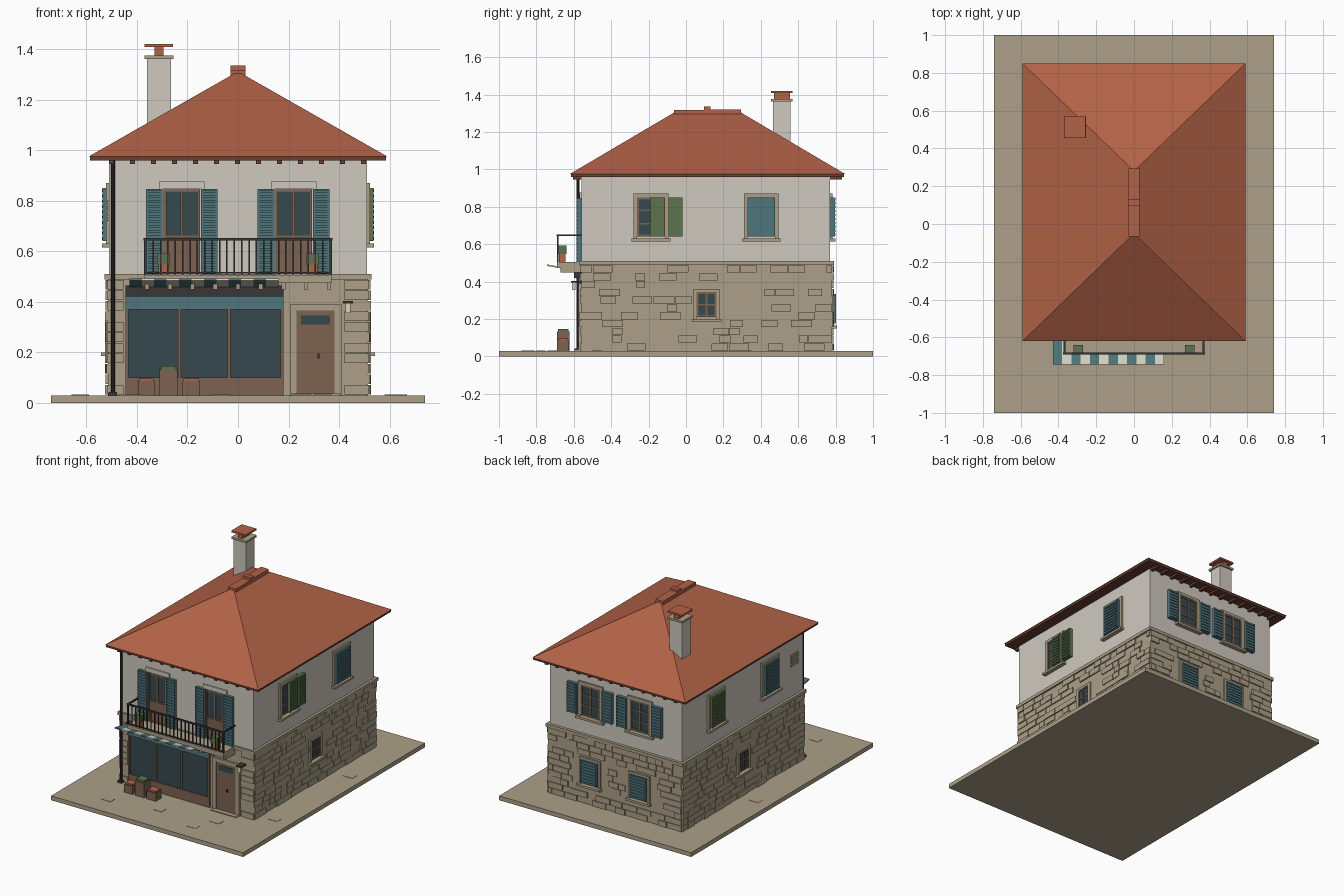
import bpy, bmesh, math, random
from mathutils import Matrix, Vector

if "Cube" in bpy.data.objects:
    bpy.data.objects.remove(bpy.data.objects["Cube"])

random.seed(4)

def lin(c):
    c /= 255
    return c / 12.92 if c <= 0.04045 else ((c + 0.055) / 1.055) ** 2.4

def material(name, r, g, b):
    m = bpy.data.materials.new(name)
    m.diffuse_color = (lin(r), lin(g), lin(b), 1)
    m.use_nodes = True
    m.node_tree.nodes["Principled BSDF"].inputs["Base Color"].default_value = m.diffuse_color
    return m

PLASTER = material("plaster", 207, 202, 191)
STONE = material("stone", 172, 160, 136)
TILE = material("terracotta", 178, 98, 71)
EAVE = material("dark brown", 104, 62, 48)
WOOD = material("wood", 124, 98, 81)
GLASS = material("dark glass", 54, 72, 79)
TEAL = material("teal paint", 80, 118, 124)
GREEN = material("green", 92, 117, 78)
IRON = material("iron", 58, 54, 54)
CREAM = material("cream", 214, 213, 198)

# Wall frames: u runs along the wall, d outwards, z up
UP = {"front": lambda u, d, z: (u, -0.56 - d, z), "back": lambda u, d, z: (u, 0.77 + d, z),
      "right": lambda u, d, z: (0.51 + d, u, z), "left": lambda u, d, z: (-0.51 - d, u, z)}
LOW = {"front": UP["front"], "back": lambda u, d, z: (u, 0.78 + d, z),
       "right": lambda u, d, z: (0.515 + d, u, z), "left": lambda u, d, z: (-0.515 - d, u, z)}

def finish(name, bm, mats):
    bmesh.ops.recalc_face_normals(bm, faces=bm.faces)
    me = bpy.data.meshes.new(name)
    bm.to_mesh(me)
    bm.free()
    for m in mats:
        me.materials.append(m)
    ob = bpy.data.objects.new(name, me)
    bpy.context.collection.objects.link(ob)
    return ob

def part(name, mat, boxes, place=None):
    """Several boxes (x0,x1,y0,y1,z0,z1) as one object, optionally mapped onto a wall."""
    bm = bmesh.new()
    for x0, x1, y0, y1, z0, z1 in boxes:
        vs = bmesh.ops.create_cube(bm, size=1)["verts"]
        for v in vs:
            p = (x0 if v.co.x < 0 else x1, y0 if v.co.y < 0 else y1, z0 if v.co.z < 0 else z1)
            v.co = place(*p) if place else p
    return finish(name, bm, [mat])

def shutter(name, place, u0, u1, z0, z1, mat, d=0.012):
    n = max(5, round((z1 - z0) / 0.02))
    h = (z1 - z0) / n
    slats = [(u0 + .008, u1 - .008, d + .011, d + .017, z0 + (i + .25) * h, z0 + (i + .8) * h) for i in range(n)]
    stiles = [(u0, u0 + .008, d, d + .015, z0, z1), (u1 - .008, u1, d, d + .015, z0, z1)]
    part(name, mat, [(u0, u1, 0, d + .011, z0, z1)] + slats + stiles, place)

def surround(name, place, u0, u1, z0, z1, t=0.02):
    part(name + "_surround", STONE, [
        (u0 - t, u0, 0, .012, z0 - .012, z1 + t), (u1, u1 + t, 0, .012, z0 - .012, z1 + t),
        (u0, u1, 0, .012, z1, z1 + t), (u0 - t - .01, u1 + t + .01, 0, .028, z0 - .025, z0 - .01)], place)

def glazing(name, place, u0, u1, z0, z1, bars=(0.5,), t=0.011):
    c = (u0 + u1) / 2
    part(name + "_glass", GLASS, [(u0, u1, 0, .005, z0, z1)], place)
    part(name + "_frame", WOOD, [
        (u0, u0 + t, 0, .011, z0, z1), (u1 - t, u1, 0, .011, z0, z1), (c - t / 2, c + t / 2, 0, .011, z0, z1),
        (u0 + t, u1 - t, 0, .010, z0, z0 + t), (u0 + t, u1 - t, 0, .010, z1 - t, z1)] +
        [(u0 + t, u1 - t, 0, .009, z0 + f * (z1 - z0) - .004, z0 + f * (z1 - z0) + .004) for f in bars], place)

# Base, walls and string course
part("base_slab", STONE, [(-.74, .74, -1, 1, 0, .03)])
part("paving_stones", STONE, [(x, x + .07, y, y + .05, .03, .032) for x, y in
     [(-.45, -.86), (-.1, -.8), (.22, -.88), (.3, -.74), (.58, -.5), (.6, .3), (-.66, .1)]])
part("ground_floor", STONE, [(-.515, .515, -.56, .78, .03, .49)])
part("upper_floor", PLASTER, [(-.51, .51, -.56, .77, .49, .965)])
part("string_course", STONE, [(-.528, .528, -.572, .79, .488, .51)])

# Stone blocks, in courses with random gaps, leaving the openings free
def stonework(side, spans, holes):
    boxes, rows = [], 11
    h = (.488 - .03) / rows
    for r in range(rows):
        z0, z1 = .03 + r * h + .002, .03 + (r + 1) * h - .002
        for a, b in spans:
            u = a
            while u < b - .02:
                e = min(u + random.uniform(.05, .12), b)
                if b - e < .03:
                    e = b
                hit = any(u < q[1] and e > q[0] and z0 < q[3] and z1 > q[2] for q in holes)
                if not hit and random.random() < .78:
                    boxes.append((u + .002, e - .002, -.005, random.uniform(.005, .011), z0, z1))
                u = e
    part(side + "_stone_blocks", STONE, boxes, LOW[side])

side_hole = [(.035, .185, .17, .375)]
stonework("right", [(-.56, .78)], side_hole)
stonework("left", [(-.56, .78)], side_hole)
stonework("back", [(-.515, .515)], [(c - .1, c + .1, .14, .36) for c in (-.19, .19)])
stonework("front", [(-.52, -.452), (.42, .52)], [])

# Hipped roof: eave board, tiled body, ridge caps
part("eave_board", EAVE, [(-.585, .585, -.615, .845, .96, .978)])
bm = bmesh.new()
e = [bm.verts.new((x, y, .976)) for x, y in [(-.59, -.62), (.59, -.62), (.59, .85), (-.59, .85)]]
f, b = bm.verts.new((0, -.05, 1.312)), bm.verts.new((0, .28, 1.312))
for loop in [(e[0], e[1], f), (e[1], e[2], b, f), (e[2], e[3], b), (e[3], e[0], f, b), e[::-1]]:
    bm.faces.new(loop)
finish("hipped_roof", bm, [TILE])
part("ridge_caps", TILE, [(-.03, .03, -.065, .112, 1.29, 1.318), (-.03, .03, .112, .295, 1.29, 1.32),
                          (-.03, .03, .095, .13, 1.3, 1.335)])
part("rafter_tails", EAVE, [(-.5 + i * .083 - .01, -.5 + i * .083 + .01, y0, y1, .945, .965)
                            for i in range(13) for y0, y1 in [(.765, .835), (-.605, -.555)]])

# Chimney
part("chimney_stack", PLASTER, [(-.36, -.265, .465, .56, 1.0, 1.362)])
part("chimney_collar", STONE, [(-.37, -.255, .455, .57, 1.362, 1.376)])
part("chimney_pot", TILE, [(-.33, -.295, .47, .555, 1.376, 1.41), (-.37, -.258, .455, .57, 1.408, 1.42)])

# Shopfront
F = UP["front"]
part("shop_panel", WOOD, [(-.445, .18, 0, .012, .03, .1)] +
     [(x, x + .012, 0, .014, .1, .38) for x in (-.445, -.238, -.042, .168)], F)
part("shop_glass", GLASS, [(-.44, .175, 0, .006, .1, .37)], F)
part("shop_fascia", TEAL, [(-.445, .18, 0, .016, .37, .42)], F)
part("awning_housing", IRON, [(-.445, .18, 0, .04, .42, .465)], F)

# Striped awning, tipped about its outer edge
bm = bmesh.new()
n, w = 12, .59 / 12
for i in range(n):
    M = Matrix.Translation((-.43 + (i + .5) * w, -.665, .474)) @ Matrix.Rotation(math.radians(-10), 4, 'X')
    vs = bmesh.ops.create_cube(bm, size=1, matrix=M @ Matrix.Diagonal((w, .16, .008, 1)))["verts"]
    for face in {q for v in vs for q in v.link_faces}:
        face.material_index = 0 if i == 0 else i % 2
finish("awning", bm, [TEAL, CREAM])

# Entrance door and lamp
part("door_surround", STONE, [(.205, .232, 0, .014, .03, .39), (.383, .41, 0, .014, .03, .39),
                              (.232, .383, 0, .014, .366, .39)], F)
part("front_door", WOOD, [(.232, .383, 0, .009, .03, .366)], F)
part("door_light", GLASS, [(.25, .365, .009, .012, .31, .346)], F)
part("door_handle", IRON, [(.315, .322, .009, .02, .175, .195)], F)
part("doorstep", STONE, [(.21, .405, 0, .04, .03, .036)], F)
part("lamp_bracket", IRON, [(.415, .455, 0, .055, .394, .403)], F)
part("lamp_glass", CREAM, [(.425, .445, .03, .05, .355, .394)], F)

# Balcony: slab, corbels, railing and planters
part("balcony_slab", STONE, [(-.37, .37, 0, .13, .474, .506)], F)
part("balcony_corbels", STONE, [(x - .008, x + .008, 0, .11, .448, .474)
                                for x in [-.36 + .09 * i for i in range(9)]], F)
rail = [(-.375, .375, .121, .132, .643, .653), (-.37, .37, .123, .130, .512, .518)]
for s in (-1, 1):
    a, c = sorted((s * .362, s * .372))
    rail += [(a, c, 0, .13, .643, .653), (a, c, .121, .131, .506, .645)]
rail += [(-.365 + i * .73 / 25 - .003, -.365 + i * .73 / 25 + .003, .123, .129, .506, .645) for i in range(26)]
part("balcony_railing", IRON, rail, F)
part("balcony_pots", TILE, [(s * .295 - .02, s * .295 + .02, .085, .12, .506, .55) for s in (-1, 1)], F)
part("balcony_plants", GREEN, [(s * .295 - .026, s * .295 + .026, .08, .124, .548, .592) for s in (-1, 1)], F)

# Balcony doors with shutters
for k, c in (("left", -.223), ("right", .22)):
    glazing(k + "_balcony_door", F, c - .072, c + .072, .506, .845, (.45,))
    part(k + "_balcony_door_panels", WOOD, [(c - .07, c + .07, 0, .008, .506, .65)], F)
    part(k + "_balcony_lintel", PLASTER, [(c - .09, c + .09, 0, .010, .847, .876)], F)
    shutter(k + "_balcony_shutter_a", F, c - .142, c - .076, .506, .847, TEAL, .008)
    shutter(k + "_balcony_shutter_b", F, c + .076, c + .142, .506, .847, TEAL, .008)

# Side wall windows
R, L, B = UP["right"], UP["left"], UP["back"]
surround("right_front_window", R, -.262, -.113, .64, .85)
glazing("right_front_window", R, -.262, -.113, .64, .85, (.33, .67))
shutter("right_green_shutter_a", R, -.192, -.115, .642, .85, GREEN)
shutter("right_green_shutter_b", R, -.094, -.018, .642, .85, GREEN)
surround("right_rear_window", R, .33, .475, .64, .85)
shutter("right_rear_shutter", R, .33, .475, .64, .85, TEAL)
surround("left_front_window", L, -.262, -.113, .64, .85)
shutter("left_front_shutter", L, -.262, -.113, .64, .85, TEAL)
surround("left_rear_window", L, .33, .475, .64, .85)
shutter("left_rear_shutter", L, .33, .475, .64, .85, GREEN)
part("left_wall_vent", STONE, [(-.5, -.42, 0, .008, .72 + i * .022, .735 + i * .022) for i in range(4)], L)
for side in ("right", "left"):
    surround(side + "_cellar_window", LOW[side], .057, .163, .21, .345, .016)
    glazing(side + "_cellar_window", LOW[side], .057, .163, .21, .345)

# Back windows: open shutters above, closed below
for k, c in (("back_east", .19), ("back_west", -.19)):
    surround(k, B, c - .075, c + .075, .64, .85)
    glazing(k, B, c - .075, c + .075, .64, .85, (.33, .67))
    shutter(k + "_shutter_a", B, c - .172, c - .097, .64, .85, TEAL)
    shutter(k + "_shutter_b", B, c + .097, c + .172, .64, .85, TEAL)
    surround(k + "_lower", LOW["back"], c - .065, c + .065, .175, .335, .016)
    shutter(k + "_lower_shutter", LOW["back"], c - .065, c + .065, .175, .335, TEAL, .006)

# Drainpipe
bpy.ops.mesh.primitive_cylinder_add(vertices=10, radius=.008, depth=.93, location=(-.495, -.578, .495))
pipe = bpy.context.object
pipe.name = "drainpipe"
pipe.data.materials.append(IRON)
bpy.ops.object.shade_smooth_by_angle()
part("drainpipe_shoe", IRON, [(-.513, -.48, -.595, -.56, .03, .042)])

# Planters in front of the shop
part("street_planters", WOOD, [(-.31, -.24, -.69, -.622, .03, .132), (-.395, -.33, -.69, -.625, .03, .086),
                               (-.22, -.15, -.69, -.625, .03, .086)])
part("planter_fruit", TILE, [(-.39, -.335, -.685, -.63, .086, .096), (-.215, -.155, -.685, -.63, .086, .096)])
part("planter_greens", GREEN, [(-.305, -.245, -.685, -.627, .132, .146)])
